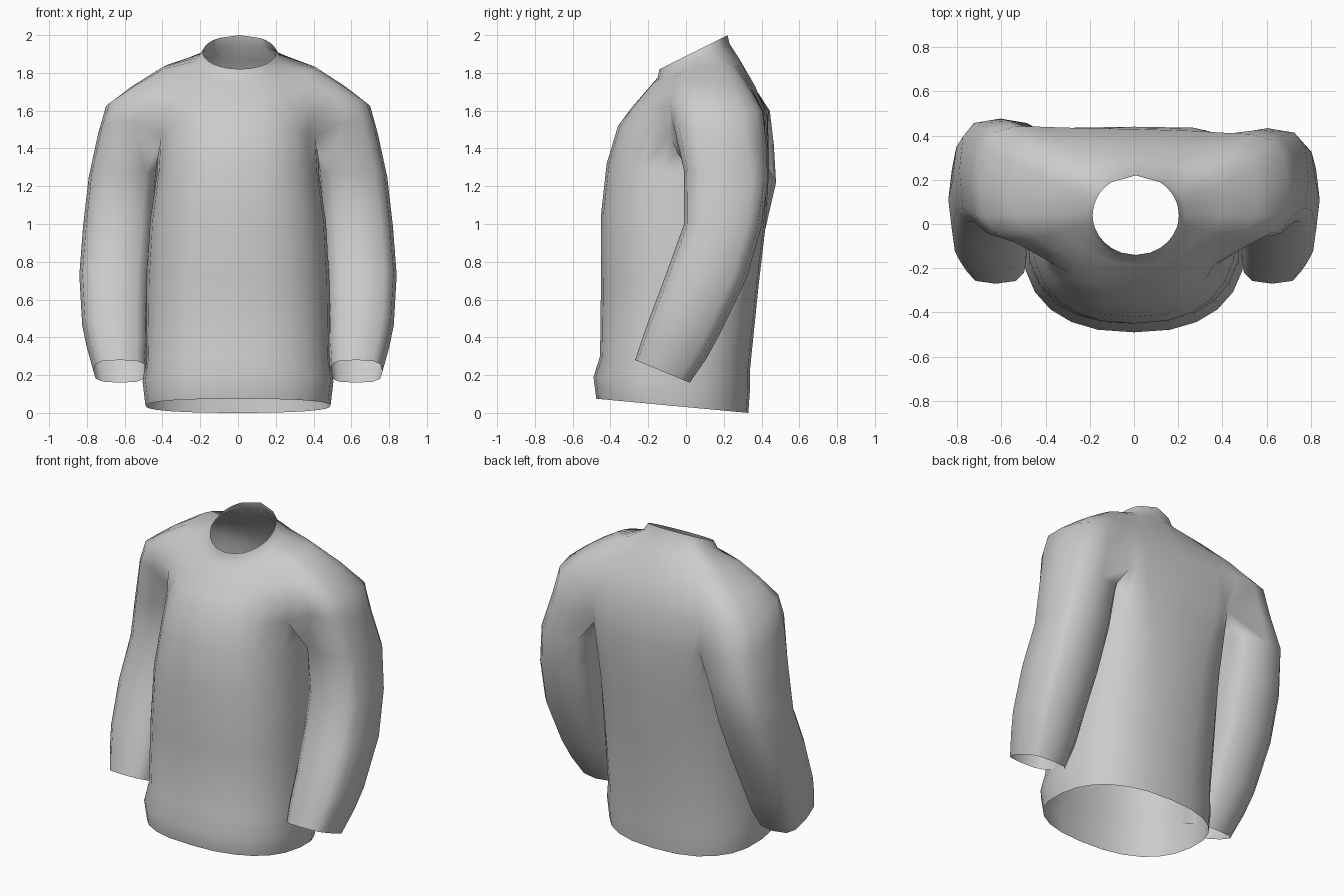
import bpy, bmesh
from math import sin, cos, atan2, radians, copysign
from mathutils import Vector

if "Cube" in bpy.data.objects:
    bpy.data.objects.remove(bpy.data.objects["Cube"])

bm = bmesh.new()


def spow(v, e):
    return copysign(abs(v) ** e, v)


def oval(x0, x1, front, back, angles, n=2.0, n_back=None):
    """Tilted super-ellipse; front and back are (y, z) of its two ends."""
    pts = []
    for a in angles:
        e = 2 / (n_back if n_back and sin(radians(a)) > 0 else n)
        c, s = spow(cos(radians(a)), e), spow(sin(radians(a)), e)
        k = (s + 1) / 2
        pts.append(((x0 + x1) / 2 + (x1 - x0) / 2 * c,
                    front[0] + (back[0] - front[0]) * k,
                    front[1] + (back[1] - front[1]) * k))
    return pts


def add_ring(pts):
    return [bm.verts.new(p) for p in pts]


def bridge(a, b):
    n = len(a)
    for i in range(n):
        bm.faces.new((a[i], a[(i + 1) % n], b[(i + 1) % n], b[i]))


def loft(rings):
    for a, b in zip(rings, rings[1:]):
        bridge(a, b)


def fill_dents(pts, passes):
    """Pull points that dent inward (seen from above) out to the chord."""
    pts = [Vector(p) for p in pts]
    n = len(pts)
    for _ in range(passes):
        for i in range(n):
            a, p, b = pts[i - 1], pts[i], pts[(i + 1) % n]
            if (p - a).xy.cross((b - p).xy) < 0:
                pts[i] = (a + b) / 2
    return pts


# Torso from hem to armpits: half width, front (y, z), back (y, z), squareness of back
torso = [
    (0.49, (-0.475, 0.075), (0.33, 0.0), 2.4),
    (0.505, (-0.49, 0.19), (0.34, 0.14), 2.4),
    (0.49, (-0.455, 0.30), (0.34, 0.24), 2.4),
    (0.485, (-0.45, 0.70), (0.385, 0.68), 2.6),
    (0.465, (-0.45, 1.05), (0.42, 0.98), 3.0),
    (0.43, (-0.42, 1.32), (0.435, 1.20), 4.5),
    (0.42, (-0.36, 1.52), (0.44, 1.36), 6.0),
]
body_angles = [15 * i for i in range(24)]
body = [add_ring(oval(-w, w, f, b, body_angles, 2.4, nb)) for w, f, b, nb in torso]
loft(body)
top = body[-1]
top[0].co.z += 0.04
top[12].co.z += 0.04

# Sleeves from cuff to armpit: inner x, outer x, front (y, z), back (y, z)
sleeve = [
    (0.485, 0.765, (-0.27, 0.28), (0.02, 0.16)),
    (0.475, 0.80, (-0.23, 0.40), (0.11, 0.29)),
    (0.475, 0.825, (-0.19, 0.51), (0.18, 0.42)),
    (0.465, 0.84, (-0.10, 0.75), (0.32, 0.71)),
    (0.445, 0.82, (-0.01, 1.00), (0.41, 0.98)),
    (0.42, 0.79, (-0.01, 1.28), (0.455, 1.22)),
]
# First seven points are the outer side, last five face the body
arm_angles = [-90, -60, -30, 0, 30, 60, 90, 120, 150, 180, 210, 240]
outer = {}
for side in (1, -1):
    rings = []
    for x0, x1, f, b in sleeve:
        # one elbow sits slightly further back than the other
        lean = -0.025 * side * max(0, b[1] - 0.7) / 0.6
        rings.append(add_ring([(side * x, y + lean * (y > 0.2), z) for x, y, z in
                               oval(x0, x1, f, b, arm_angles, 3.2)]))
    last = oval(0.38, 0.74, (-0.07, 1.54), (0.445, 1.42), arm_angles[:7], 2.5)
    outer[side] = add_ring([(side * x, y - 0.02 * side * (y > 0.2), z)
                            for x, y, z in last])
    shared = [3, 2, 1, 0, 23] if side == 1 else [9, 10, 11, 12, 13]
    rings.append(outer[side] + [top[i] for i in shared])
    loft(rings)

# Yoke: one loop round chest and both sleeves, drawn in to the neck
yoke = outer[1] + top[3:10] + outer[-1][::-1] + top[13:24]
CY = 0.04


def neck(a, rx, ry, drop=0.0):
    return (0.008 + rx * cos(a), CY + ry * sin(a), 1.905 + 0.09 * sin(a) - drop)


# Height fraction, inward travel at side, front and back, dent smoothing
steps = [(0.36, 0.08, 0.33, 0.05, 5), (0.62, 0.34, 0.60, 0.35, 25),
         (0.87, 0.64, 0.86, 0.76, 25), (1.0, 1.0, 1.0, 1.0, 0)]
rings = [yoke]
dirs = [atan2(v.co.y - CY, v.co.x) for v in yoke]
for h, ts, tf, tb, passes in steps:
    pts = []
    for v, a in zip(yoke, dirs):
        q = neck(a, 0.225, 0.19, 0.04)
        w = cos(a) ** 2
        t = ts * w + (tf if sin(a) < 0 else tb) * (1 - w)
        p = v.co
        pts.append((p.x + (q[0] - p.x) * t, p.y + (q[1] - p.y) * t,
                    p.z + (q[2] - p.z) * h))
    rings.append(add_ring(fill_dents(pts, passes)))

# Short stand-up collar
rings.append(add_ring([neck(a, 0.195, 0.18, -0.005) for a in dirs]))
loft(rings)

bmesh.ops.recalc_face_normals(bm, faces=bm.faces)
mesh = bpy.data.meshes.new("sweater")
bm.to_mesh(mesh)
bm.free()
mesh.polygons.foreach_set("use_smooth", [True] * len(mesh.polygons))
obj = bpy.data.objects.new("sweater", mesh)
bpy.context.collection.objects.link(obj)
